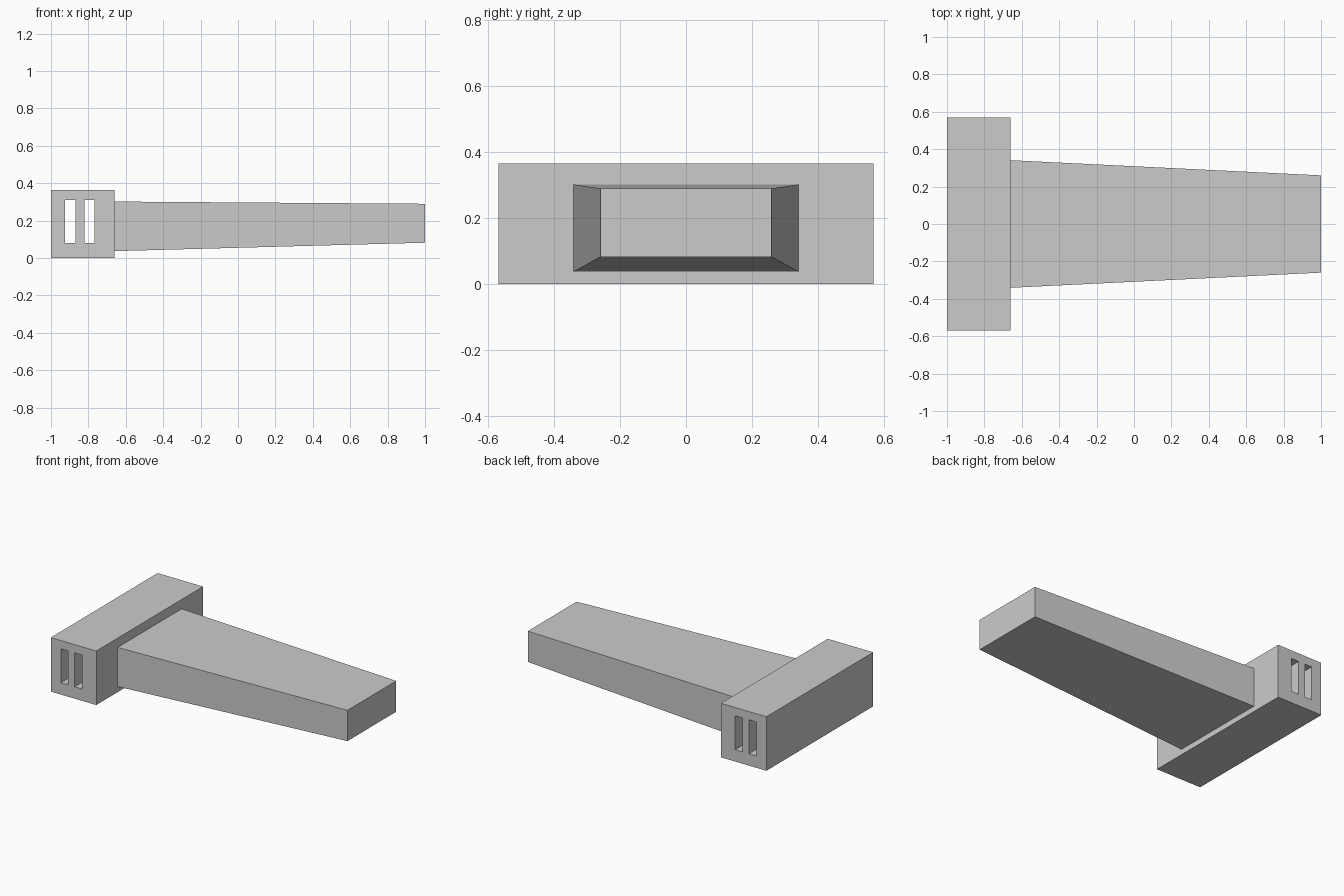
import bpy
import bmesh

cube = bpy.data.objects.get("Cube")
if cube:
    bpy.data.objects.remove(cube, do_unlink=True)

GREY = (0.6, 0.6, 0.6, 1.0)
grey = bpy.data.materials.new("light_grey")
grey.use_nodes = True
grey.diffuse_color = GREY
grey.node_tree.nodes["Principled BSDF"].inputs["Base Color"].default_value = GREY


def tapered_box(name, start, end):
    """Loft a box along x; each section is (x, half_width, bottom, top)."""
    bm = bmesh.new()
    rings = []
    for x, w, low, high in (start, end):
        corners = ((-w, low), (w, low), (w, high), (-w, high))
        rings.append([bm.verts.new((x, y, z)) for y, z in corners])
    for ring in rings:
        bm.faces.new(ring)
    for i in range(4):
        j = (i + 1) % 4
        bm.faces.new((rings[0][i], rings[0][j], rings[1][j], rings[1][i]))
    bmesh.ops.recalc_face_normals(bm, faces=bm.faces)
    mesh = bpy.data.meshes.new(name)
    bm.to_mesh(mesh)
    bm.free()
    mesh.materials.append(grey)
    obj = bpy.data.objects.new(name, mesh)
    bpy.context.collection.objects.link(obj)
    return obj


# Cross block and tapered arm
block = tapered_box("cross_block", (-1, 0.57, 0, 0.365), (-0.66, 0.57, 0, 0.365))
tapered_box("tapered_arm", (-0.66, 0.341, 0.037, 0.302), (1, 0.26, 0.082, 0.29))

# Two slots running through the full length of the block
for i, x in enumerate((-0.925, -0.822)):
    cutter = tapered_box(f"slot_cutter_{i + 1}", (x, 0.7, 0.08, 0.309), (x + 0.055, 0.7, 0.08, 0.309))
    cut = block.modifiers.new(f"slot_{i + 1}", "BOOLEAN")
    cut.operation = "DIFFERENCE"
    cut.solver = "EXACT"
    cut.object = cutter
    # Bake the cut, then drop the cutter
    bpy.context.view_layer.objects.active = block
    bpy.ops.object.modifier_apply(modifier=cut.name)
    bpy.data.objects.remove(cutter, do_unlink=True)
